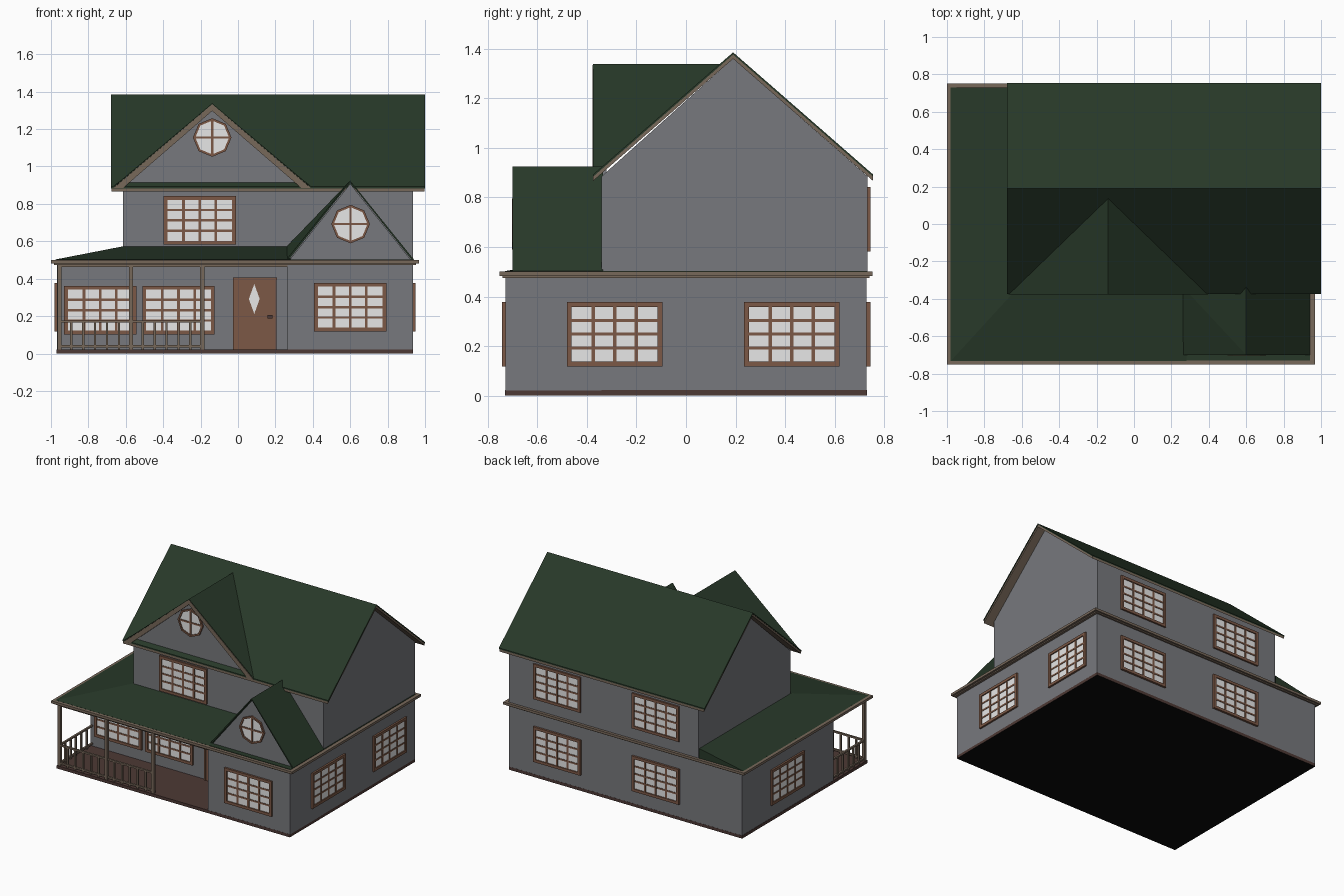
import bpy, bmesh, math
from mathutils import Matrix, Vector

if "Cube" in bpy.data.objects:
    bpy.data.objects.remove(bpy.data.objects["Cube"])


def material(name, rgb):
    m = bpy.data.materials.new(name)
    m.diffuse_color = (*rgb, 1)
    m.use_nodes = True
    m.node_tree.nodes["Principled BSDF"].inputs["Base Color"].default_value = m.diffuse_color
    return m


WALL = material("grey siding", (0.185, 0.19, 0.205))
ROOF = material("dark green shingle", (0.0205, 0.040, 0.0215))
TRIM = material("taupe trim", (0.185, 0.138, 0.102))
WOOD = material("brown wood", (0.20, 0.098, 0.061))
FLOOR = material("dark brown floor", (0.075, 0.041, 0.035))
GLASS = material("pale glass", (0.8, 0.8, 0.8))
BLACK = material("black underside", (0.003, 0.003, 0.003))


def finish(name, bm, mats, matrix=None, fix=True):
    if fix:
        bmesh.ops.recalc_face_normals(bm, faces=bm.faces)
    me = bpy.data.meshes.new(name)
    bm.to_mesh(me)
    bm.free()
    for m in mats:
        me.materials.append(m)
    ob = bpy.data.objects.new(name, me)
    bpy.context.collection.objects.link(ob)
    if matrix:
        ob.matrix_world = matrix
    return ob


def add_box(bm, x0, x1, y0, y1, z0, z1, index=0):
    mat = Matrix.Translation(((x0 + x1) / 2, (y0 + y1) / 2, (z0 + z1) / 2)) @ \
        Matrix.Diagonal((x1 - x0, y1 - y0, z1 - z0, 1))
    before = set(bm.faces)
    bmesh.ops.create_cube(bm, size=1, matrix=mat)
    for f in set(bm.faces) - before:
        f.material_index = index


def boxes(name, items, mats, matrix=None):
    bm = bmesh.new()
    for it in items:
        add_box(bm, *it)
    return finish(name, bm, mats, matrix)


def add_prism(bm, profile, axis, a, b, index=0):
    """Extrude a profile: (y, z) along x, or (x, z) along y."""
    def point(p, t):
        return (t, p[0], p[1]) if axis == 'x' else (p[0], t, p[1])
    ra = [bm.verts.new(point(p, a)) for p in profile]
    rb = [bm.verts.new(point(p, b)) for p in profile]
    n = len(profile)
    fs = [bm.faces.new(ra), bm.faces.new(rb[::-1])]
    fs += [bm.faces.new((ra[i], rb[i], rb[(i + 1) % n], ra[(i + 1) % n])) for i in range(n)]
    for f in fs:
        f.material_index = index


def prism(name, profile, axis, a, b, mat):
    bm = bmesh.new()
    add_prism(bm, profile, axis, a, b)
    return finish(name, bm, [mat])


def sheet(name, verts, faces, mat, thick):
    """Roof skin with thickness below it."""
    bm = bmesh.new()
    vs = [bm.verts.new(v) for v in verts]
    for f in faces:
        face = bm.faces.new([vs[i] for i in f])
        face.normal_update()
        if face.normal.z < 0:
            face.normal_flip()
    ob = finish(name, bm, [mat], fix=False)
    if thick:
        mod = ob.modifiers.new("thickness", 'SOLIDIFY')
        mod.thickness, mod.offset = thick, -1
    return ob


# Base (black underneath) and lower storey
base = boxes("base", [(-.97, .935, -.73, .73, 0, .022)], [FLOOR, BLACK])
for p in base.data.polygons:
    if p.normal.z < -.5:
        p.material_index = 1
boxes("lower_walls", [(-.968, .935, -.34, .729, .02, .48), (.265, .935, -.729, -.34, .02, .48)], [WALL])

# Eave band around the lower storey
boxes("lower_eave", [(-1, .967, -.752, .752, .482, .5), (-.985, .952, -.74, .74, .474, .482),
                     (-.975, .94, -.73, .73, .5, .503, 1)], [TRIM, ROOF])

# Upper storey with gable ends, and main roof
prism("upper_walls", [(-.34, .49), (.732, .49), (.732, .885), (.19, 1.36), (-.34, .885)], 'x', -.616, .935, WALL)


def chevron(top, low, t):
    return [(-.375, low), (.19, top), (.755, low), (.755, low - t), (.19, top - t), (-.375, low - t)]


prism("main_roof", chevron(1.385, .892, .009), 'x', -.68, 1.0, ROOF)
prism("main_roof_fascia", chevron(1.376, .883, .017), 'x', -.676, .996, TRIM)

# Hipped porch roof
sheet("porch_roof", [(-.98, -.733, .502), (.28, -.733, .502), (.28, -.34, .572), (-.62, -.34, .572),
                     (-.62, .731, .572), (-.98, .731, .502), (-.62, .731, .5)],
      [(0, 1, 2, 3), (0, 3, 4, 5), (5, 4, 6)], ROOF, 0)

# Large front dormer
prism("dormer_wall", [(-.61, .89), (-.138, 1.315), (.335, .89)], 'y', -.35, -.32, WALL)
sheet("dormer_roof", [(-.138, -.376, 1.338), (-.138, .14, 1.338), (-.672, -.376, .888), (.396, -.376, .888)],
      [(0, 1, 2), (0, 3, 1)], ROOF, .005)
prism("dormer_rake", [(-.666, .885), (-.138, 1.333), (.39, .885), (.338, .885), (-.138, 1.297), (-.614, .885)],
      'y', -.378, -.345, TRIM)

# Small front gable
prism("small_gable_wall", [(.275, .5), (.6, .908), (.925, .5)], 'y', -.69, -.35, WALL)
sheet("small_gable_roof", [(.6, -.70, .925), (.6, -.335, .925), (.94, -.335, .503), (.94, -.70, .503),
                           (.26, -.70, .503), (.26, -.335, .572)],
      [(0, 1, 2, 3), (0, 4, 5), (0, 5, 1)], ROOF, .01)


# Sash windows: local front is -y, origin at the window centre on the wall
def window(name, x, y, z, turn):
    w, h, f, d = .193, .13, .02, .013
    parts = [(-w + .01, w - .01, -.005, .002, -h + .01, h - .01, 1)]
    for s in (-1, 1):
        xs, zs = sorted((s * w, s * (w - f))), sorted((s * h, s * (h - f)))
        parts += [(*xs, -d, .002, -h, h, 0), (-w + f, w - f, -d, .002, *zs, 0)]
    for k in (-1, 0, 1):
        cx, cz = k * (w - f) / 2, k * (h - f) / 2
        parts += [(cx - .007, cx + .007, -.009, .001, -h + f, h - f, 0),
                  (-w + f, w - f, -.008, .001, cz - .006, cz + .006, 0)]
    boxes(name, parts, [WOOD, GLASS],
          Matrix.Translation((x, y, z)) @ Matrix.Rotation(math.radians(turn), 4, 'Z'))


for i, (x, y, z) in enumerate([(-.737, -.34, .232), (-.318, -.34, .232), (.6, -.73, .248), (-.205, -.34, .712)]):
    window(f"front_window_{i + 1}", x, y, z, 0)
for i, y in enumerate((-.288, .427)):
    window(f"right_window_{i + 1}", .935, y, .248, 90)
window("left_window", -.968, .205, .248, -90)
for i, x in enumerate((-.268, .537)):
    for level, z in (("lower", .248), ("upper", .712)):
        window(f"back_{level}_window_{i + 1}", x, .731, z, 180)


# Round eight-sided gable windows
def round_window(name, x, y, z, r):
    bm = bmesh.new()

    def ring(rad):
        return [(x + rad * math.sin(k * math.pi / 4), z + rad * math.cos(k * math.pi / 4)) for k in range(8)]
    out, inn = ring(r), ring(r - .013)
    add_prism(bm, ring(r - .006), 'y', y - .004, y + .002, 1)
    for k in range(8):
        j = (k + 1) % 8
        add_prism(bm, [out[k], out[j], inn[j], inn[k]], 'y', y - .012, y + .002)
    add_box(bm, x - .006, x + .006, y - .008, y, z - r + .01, z + r - .01)
    add_box(bm, x - r + .01, x + r - .01, y - .008, y, z - .006, z + .006)
    finish(name, bm, [WOOD, GLASS])


round_window("dormer_round_window", -.138, -.35, 1.155, .103)
round_window("small_gable_round_window", .602, -.69, .692, .103)

# Front door with a diamond light, lintel and handle
boxes("door", [(-.022, .2, -.352, -.338, .02, .396), (-.028, .208, -.358, -.338, .392, .406),
               (-.028, -.015, -.356, -.338, .02, .396), (.192, .205, -.356, -.338, .02, .396)], [WOOD])
prism("door_light", [(.087, .212), (.116, .292), (.087, .372), (.058, .292)], 'y', -.356, -.35, GLASS)
boxes("door_handle", [(.157, .185, -.366, -.35, .186, .206)], [FLOOR])

# Porch posts, beam and railing
posts = [(x, -.715) for x in (-.955, -.572, -.191)]
parts = [(x - .011, x + .011, y - .011, y + .011, .02, .475) for x, y in posts]
parts += [(-.966, .265, -.725, -.705, .462, .474), (-.966, -.944, -.715, -.34, .462, .474)]
for z in (.033, .165):
    parts += [(-.955, -.191, -.722, -.708, z, z + .012), (-.962, -.948, -.715, -.34, z, z + .012)]
parts += [(x - .006, x + .006, -.721, -.709, .02, .17) for x in [-.955 + .764 * k / 12 for k in range(1, 12)]]
parts += [(-.961, -.949, y - .006, y + .006, .02, .17) for y in [-.715 + .375 * k / 6 for k in range(1, 6)]]
boxes("porch_railing", parts, [TRIM])
